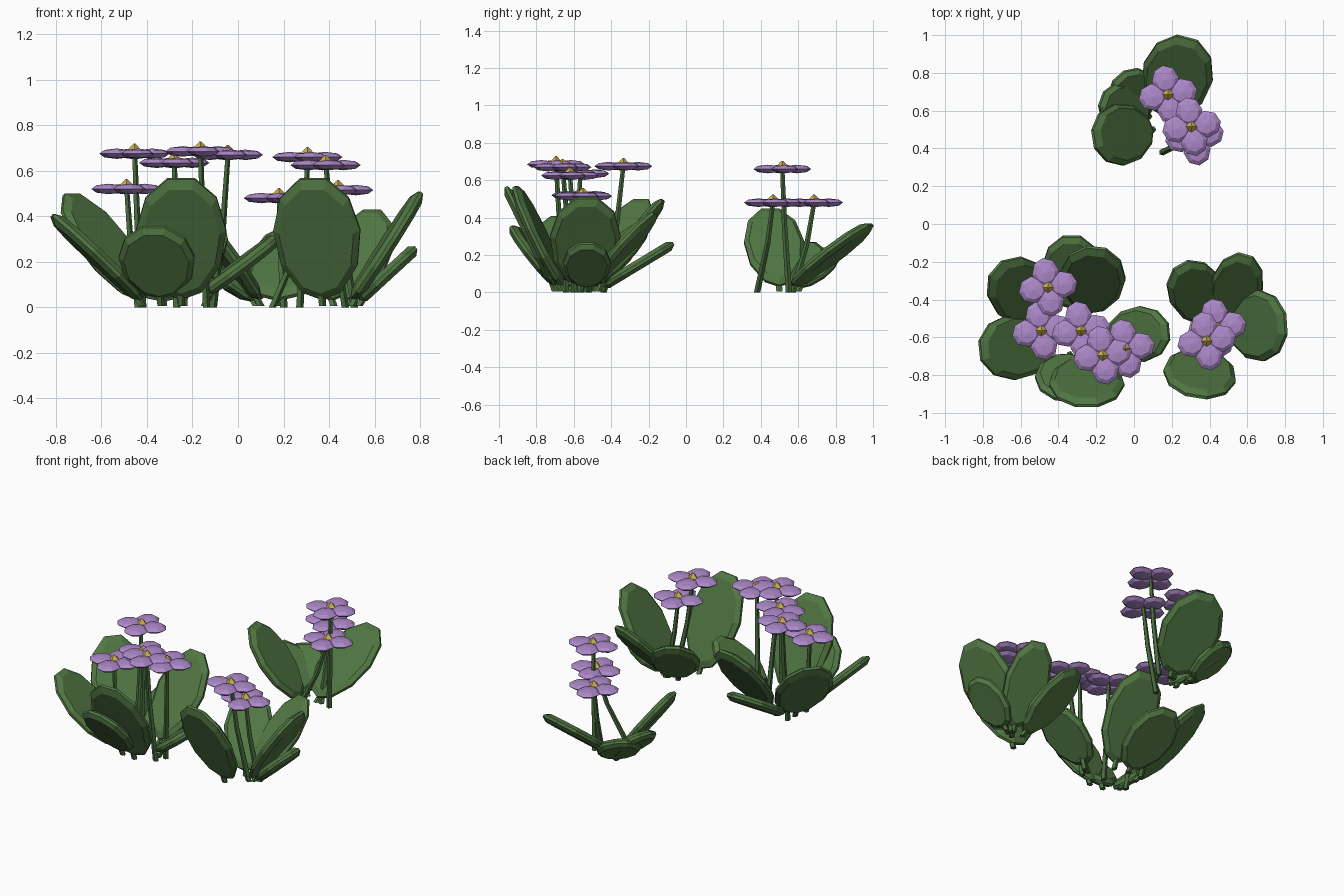
import bpy, bmesh, math
from mathutils import Vector, Matrix

cube = bpy.data.objects.get("Cube")
if cube:
    bpy.data.objects.remove(cube, do_unlink=True)


def material(name, rgb):
    m = bpy.data.materials.new(name)
    m.use_nodes = True
    m.diffuse_color = (*rgb, 1)
    m.node_tree.nodes["Principled BSDF"].inputs["Base Color"].default_value = (*rgb, 1)
    return m


LEAF = material("leaf green", (0.083, 0.185, 0.057))
STEM = material("stem green", (0.065, 0.15, 0.047))
PETAL = material("petal purple", (0.42, 0.25, 0.59))
HEART = material("heart yellow", (0.6, 0.43, 0.08))


def finish(bm, name, *mats):
    bmesh.ops.recalc_face_normals(bm, faces=bm.faces)
    mesh = bpy.data.meshes.new(name)
    bm.to_mesh(mesh)
    bm.free()
    for m in mats:
        mesh.materials.append(m)
    ob = bpy.data.objects.new(name, mesh)
    bpy.context.collection.objects.link(ob)
    return ob


def skin(bm, rings):
    """Bridge a stack of point rings and cap both ends."""
    loops = [[bm.verts.new(p) for p in ring] for ring in rings]
    n = len(loops[0])
    for a, b in zip(loops, loops[1:]):
        for i in range(n):
            j = (i + 1) % n
            bm.faces.new((a[i], a[j], b[j], b[i]))
    bm.faces.new(loops[0][::-1])
    bm.faces.new(loops[-1])


def tube(bm, points, radii, sides=5):
    """Horizontal-section tube through the points."""
    skin(bm, [[Vector(p) + Vector((r * math.cos(k * math.tau / sides),
                                   r * math.sin(k * math.tau / sides), 0))
               for k in range(sides)] for p, r in zip(points, radii)])


def leaf(name, foot, tip, width, thick=0.055, sides=11):
    """Thick blade, blunt at the tip and pointed at the foot, with a bevelled rim."""
    foot, tip = Vector(foot), Vector(tip)
    along = tip - foot
    axis = along.normalized()
    side = axis.cross(Vector((0, 0, 1))).normalized()
    up = side.cross(axis)
    centre = foot.lerp(tip, 0.51)
    half = along.length / 2
    step = math.tau / sides

    def ring(scale, height):
        pts = []
        for k in range(sides):
            a = (k + 0.5) * step
            v = max(math.cos(a) / math.cos(step / 2), -1)
            taper = 1.02 + 0.06 * v if v > 0 else 1.02 - 0.22 * v * v
            w = math.sin(a) * taper * width / 2
            pts.append(centre + axis * v * scale * half + side * w * scale + up * height)
        return pts

    bm = bmesh.new()
    skin(bm, [ring(0.86, -thick / 2), ring(1, -thick * 0.15),
              ring(1, thick * 0.15), ring(0.86, thick / 2)])
    ground = foot.copy()
    ground.z = 0.005
    tube(bm, [ground, foot + along * 0.15], [0.018, 0.016])
    finish(bm, name, LEAF)


def flower(name, foot, head, turn=10):
    """Bent stem with four flattened petals and a small pointed heart."""
    head = Vector(head)
    base = Vector((*foot, 0))
    bend = base.lerp(head, 0.55)
    bend.x += (head.x - base.x) * 0.12
    bend.y += (head.y - base.y) * 0.12
    bm = bmesh.new()
    tube(bm, [base, bend, head], [0.018, 0.015, 0.012])
    finish(bm, name + "_stem", STEM)

    bm = bmesh.new()
    for k in range(4):
        spin = Matrix.Rotation(math.radians(turn + 90 * k), 4, 'Z')
        place = (Matrix.Translation(head) @ spin @ Matrix.Translation((0.079, 0, 0))
                 @ Matrix.Diagonal((0.078, 0.072, 0.023, 1)))
        bmesh.ops.create_uvsphere(bm, u_segments=8, v_segments=4, radius=1, matrix=place)
    petal_faces = len(bm.faces)
    bmesh.ops.create_cone(bm, cap_ends=True, segments=4, radius1=0.034, radius2=0.004,
                          depth=0.032, matrix=Matrix.Translation(head + Vector((0, 0, 0.028))))
    bm.faces.ensure_lookup_table()
    for f in bm.faces[petal_faces:]:
        f.material_index = 1
    finish(bm, name + "_bloom", PETAL, HEART)


# Leaves: foot, tip, width
leaves = {
    "back": [
        ((0.17, 0.56, 0.03), (0.28, 0.98, 0.36), 0.37),
        ((0.1, 0.5, 0.03), (-0.21, 0.45, 0.44), 0.32),
        ((0.08, 0.6, 0.03), (-0.08, 0.78, 0.23), 0.26),
        ((0.08, 0.57, 0.03), (-0.17, 0.66, 0.26), 0.26),
    ],
    "left": [
        ((-0.43, -0.5, 0.03), (-0.73, -0.24, 0.49), 0.34),
        ((-0.42, -0.63, 0.03), (-0.81, -0.67, 0.4), 0.34),
        ((-0.33, -0.45, 0.03), (-0.33, -0.07, 0.26), 0.31),
        ((-0.24, -0.47, 0.04), (-0.2, -0.13, 0.49), 0.34),
        ((-0.15, -0.6, 0.06), (0.18, -0.57, 0.31), 0.29),
        ((-0.25, -0.7, 0.03), (-0.25, -0.96, 0.56), 0.39),
        ((-0.34, -0.69, 0.04), (-0.37, -0.93, 0.35), 0.33),
    ],
    "right": [
        ((0.37, -0.66, 0.03), (0.33, -0.91, 0.56), 0.38),
        ((0.42, -0.52, 0.03), (0.25, -0.22, 0.37), 0.29),
        ((0.49, -0.52, 0.03), (0.59, -0.17, 0.42), 0.27),
        ((0.5, -0.55, 0.03), (0.8, -0.53, 0.5), 0.37),
        ((0.53, -0.53, 0.03), (0.78, -0.53, 0.26), 0.25),
    ],
}
for clump, rows in leaves.items():
    for i, row in enumerate(rows, 1):
        leaf(f"{clump}_leaf_{i}", *row)

# Flowers: stem foot, flower head
flowers = {
    "back": [
        ((0.2, 0.57), (0.18, 0.685, 0.48)),
        ((0.27, 0.55), (0.305, 0.515, 0.66)),
        ((0.15, 0.38), (0.32, 0.465, 0.48)),
    ],
    "left": [
        ((-0.42, -0.44), (-0.455, -0.335, 0.675)),
        ((-0.44, -0.6), (-0.49, -0.565, 0.52)),
        ((-0.27, -0.6), (-0.28, -0.565, 0.635)),
        ((-0.11, -0.58), (-0.045, -0.66, 0.67)),
        ((-0.14, -0.64), (-0.165, -0.695, 0.685)),
    ],
    "right": [
        ((0.47, -0.56), (0.385, -0.62, 0.625)),
        ((0.51, -0.52), (0.44, -0.55, 0.515)),
    ],
}
for clump, rows in flowers.items():
    for i, row in enumerate(rows, 1):
        flower(f"{clump}_flower_{i}", *row)
